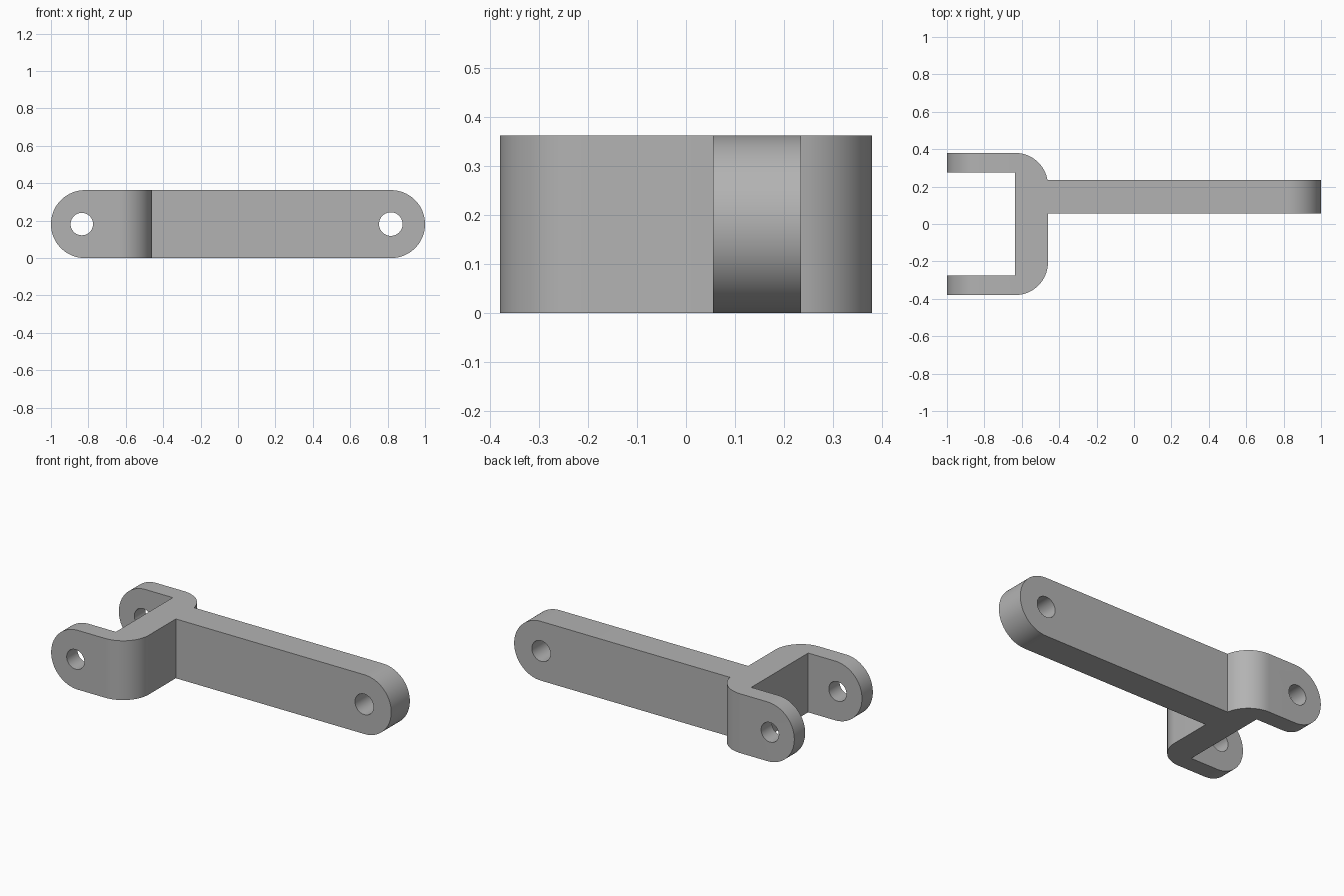
import bpy, bmesh
from math import sin, cos, pi, asin

cube = bpy.data.objects.get("Cube")
if cube:
    bpy.data.objects.remove(cube, do_unlink=True)

HEIGHT = 0.363
MID = HEIGHT / 2
FORK_OUT, FORK_IN = 0.38, 0.275
BAR_LEFT, BAR_RIGHT = -0.635, -0.46
ARM_FRONT, ARM_BACK = 0.055, 0.235
CORNER = BAR_RIGHT - BAR_LEFT
END = 1.1  # blank runs past the rounded ends


def arc(cx, cy, r, a0, a1, steps):
    return [(cx + r * cos(a0 + (a1 - a0) * i / steps),
             cy + r * sin(a0 + (a1 - a0) * i / steps)) for i in range(steps + 1)]


def prism(name, points, direction):
    """Extrude a closed outline of 3D points along a direction."""
    bm = bmesh.new()
    face = bm.faces.new([bm.verts.new(p) for p in points])
    ext = bmesh.ops.extrude_face_region(bm, geom=[face])
    moved = [v for v in ext["geom"] if isinstance(v, bmesh.types.BMVert)]
    bmesh.ops.translate(bm, verts=moved, vec=direction)
    bmesh.ops.recalc_face_normals(bm, faces=bm.faces)
    mesh = bpy.data.meshes.new(name)
    bm.to_mesh(mesh)
    bm.free()
    obj = bpy.data.objects.new(name, mesh)
    bpy.context.collection.objects.link(obj)
    return obj


def side_prism(name, outline):
    return prism(name, [(x, -0.6, z) for x, z in outline], (0, 1.2, 0))


def carve(target, cutter, operation):
    mod = target.modifiers.new(cutter.name, "BOOLEAN")
    mod.operation = operation
    mod.solver = "EXACT"
    mod.object = cutter
    cutter.hide_render = True
    bpy.context.view_layer.objects.active = target
    bpy.ops.object.modifier_apply(modifier=mod.name)
    bpy.data.objects.remove(cutter, do_unlink=True)


# Plan outline: fork with rounded outer corners and an offset arm
cy = FORK_OUT - CORNER
plan = [(-END, -FORK_OUT)]
plan += arc(BAR_LEFT, -cy, CORNER, -pi / 2, 0, 20)
plan += [(BAR_RIGHT, ARM_FRONT), (END, ARM_FRONT), (END, ARM_BACK)]
plan += arc(BAR_LEFT, cy, CORNER, asin((ARM_BACK - cy) / CORNER), pi / 2, 18)
plan += [(-END, FORK_OUT), (-END, FORK_IN), (BAR_LEFT, FORK_IN),
         (BAR_LEFT, -FORK_IN), (-END, -FORK_IN)]
link = prism("fork_link", [(x, y, -0.1) for x, y in plan], (0, 0, HEIGHT + 0.2))

# Side outline: rounded ends on the fork and the arm
side = arc(1 - MID, MID, MID, -pi / 2, pi / 2, 40)
side += arc(MID - 1, MID, MID, pi / 2, 3 * pi / 2, 40)
carve(link, side_prism("side_outline", side), "INTERSECT")

# Pin holes
for name, x, r in (("fork_hole", -0.835, 0.06), ("arm_hole", 0.817, 0.063)):
    carve(link, side_prism(name, arc(x, MID, r, 0, 2 * pi, 40)[:-1]), "DIFFERENCE")

# Grey metal
grey = bpy.data.materials.new("grey_metal")
grey.use_nodes = True
color = (0.45, 0.45, 0.45, 1)
grey.diffuse_color = color
grey.node_tree.nodes["Principled BSDF"].inputs["Base Color"].default_value = color
link.data.materials.clear()
link.data.materials.append(grey)

bpy.ops.object.select_all(action="DESELECT")
link.select_set(True)
bpy.context.view_layer.objects.active = link
bpy.ops.object.shade_smooth_by_angle(angle=pi / 6)
